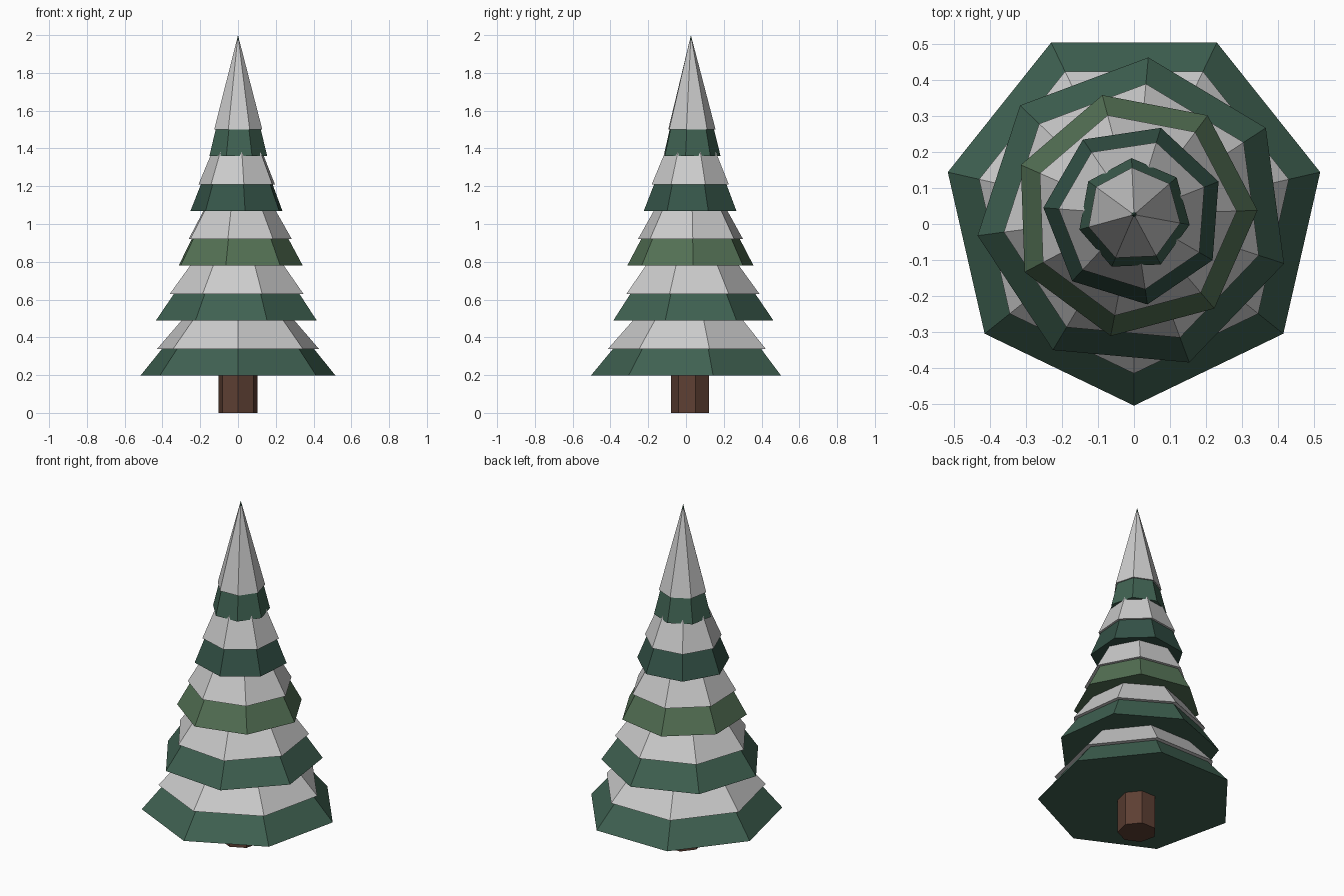
import bpy, bmesh, math
from mathutils import Vector

if "Cube" in bpy.data.objects:
    bpy.data.objects.remove(bpy.data.objects["Cube"])

CY = 0.026      # trunk axis offset so the odd-sided tree is centred
SIDES = 7


def material(name, rgb):
    m = bpy.data.materials.new(name)
    m.diffuse_color = (*rgb, 1)
    m.use_nodes = True
    m.node_tree.nodes["Principled BSDF"].inputs["Base Color"].default_value = m.diffuse_color
    return m


def frustum(name, z0, r0, z1, r1, angle, mat=None):
    """Seven-sided tapered part; r1 = 0 makes a pointed cone."""
    bm = bmesh.new()

    def ring(z, r):
        if r == 0:
            return [bm.verts.new((0, CY, z))]
        a = [math.radians(angle) + math.tau * i / SIDES for i in range(SIDES)]
        return [bm.verts.new((r * math.cos(t), CY + r * math.sin(t), z)) for t in a]

    low, high = ring(z0, r0), ring(z1, r1)
    bm.faces.new(low[::-1])
    for i in range(SIDES):
        j = (i + 1) % SIDES
        if len(high) == 1:
            bm.faces.new((low[i], low[j], high[0]))
        else:
            bm.faces.new((low[i], low[j], high[j], high[i]))
    if len(high) > 1:
        bm.faces.new(high)
    me = bpy.data.meshes.new(name)
    bm.to_mesh(me)
    bm.free()
    ob = bpy.data.objects.new(name, me)
    bpy.context.collection.objects.link(ob)
    if mat:
        me.materials.append(mat)
    return ob


bark = material("bark", (0.11, 0.05, 0.033))
pine = material("pine_green", (0.05, 0.12, 0.083))
moss = material("moss_green", (0.088, 0.165, 0.09))
deep = material("deep_green", (0.035, 0.088, 0.065))

# Trunk
frustum("trunk", 0, 0.105, 0.25, 0.105, -90, bark)

# Branch tiers with snow caps: base height, base radius, rotation, colour
H, SNOW_Z, SNOW_SCALE, SNOW_END = 0.64, 0.14, 1.065, 0.955
tiers = [
    (0.197, 0.530, -90.0, pine),
    (0.49, 0.438, 84.8, pine),
    (0.78, 0.343, 2.0, moss),
    (1.07, 0.252, 72.8, deep),
    (1.36, 0.157, 92.5, pine),
]
for n, (z, r, ang, mat) in enumerate(tiers, 1):
    frustum(f"branches_{n}", z, r, z + H, 0, ang, mat)
    frustum(f"snow_{n}", z + SNOW_Z, r * (1 - SNOW_Z / H) * SNOW_SCALE,
            z + H * SNOW_END, r * (1 - SNOW_END) * SNOW_SCALE, ang)
